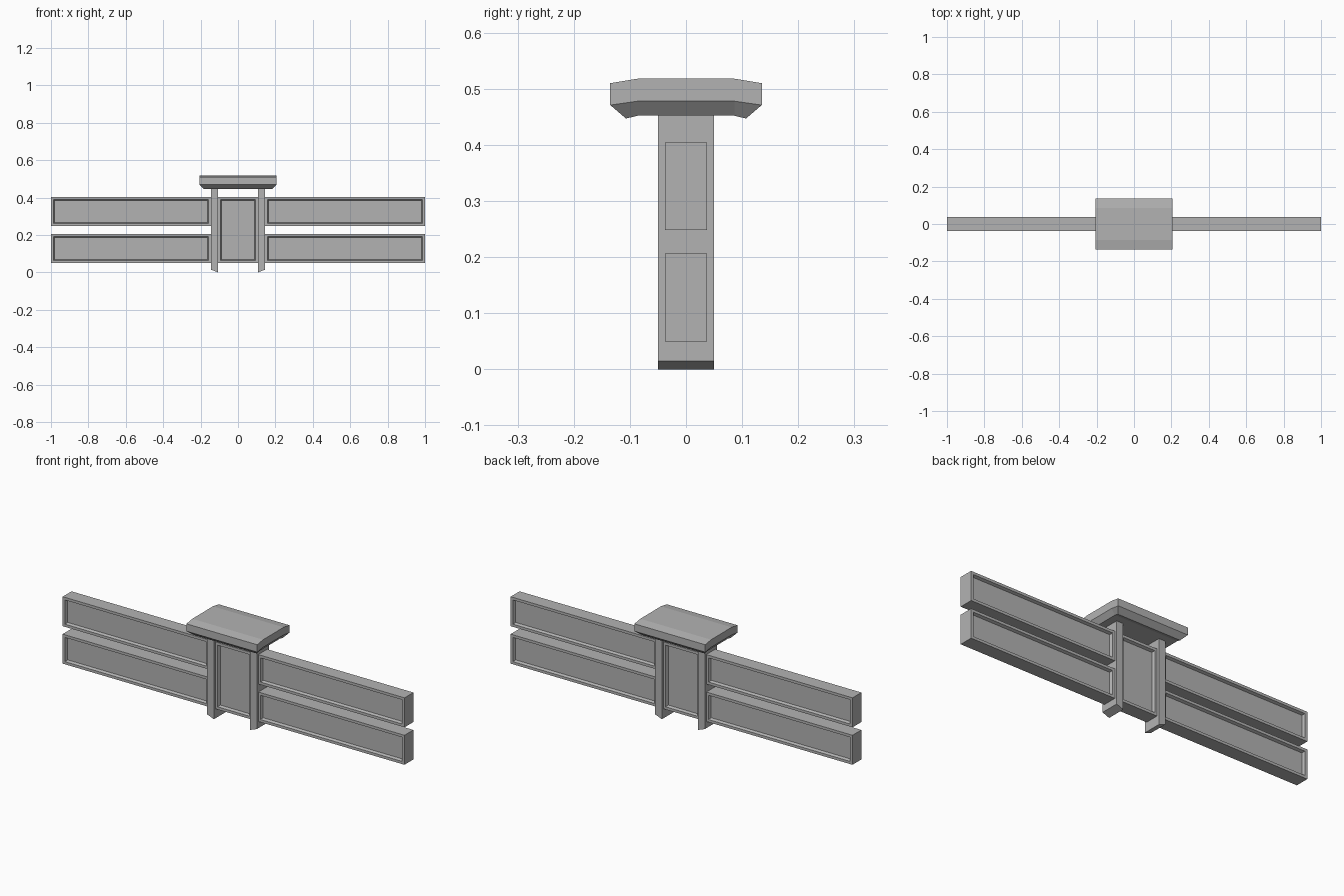
import bpy, bmesh

if "Cube" in bpy.data.objects:
    bpy.data.objects.remove(bpy.data.objects["Cube"])

GREY = (0.45, 0.45, 0.45, 1)
mat = bpy.data.materials.new("stone grey")
mat.use_nodes = True
mat.diffuse_color = GREY
mat.node_tree.nodes["Principled BSDF"].inputs["Base Color"].default_value = GREY


def finish(name, bm):
    bmesh.ops.recalc_face_normals(bm, faces=bm.faces)
    mesh = bpy.data.meshes.new(name)
    bm.to_mesh(mesh)
    bm.free()
    mesh.materials.append(mat)
    obj = bpy.data.objects.new(name, mesh)
    bpy.context.collection.objects.link(obj)


def box(x0, x1, y0, y1, z0, z1):
    bm = bmesh.new()
    bmesh.ops.create_cube(bm, size=1)
    for v in bm.verts:
        v.co.x = x1 if v.co.x > 0 else x0
        v.co.y = y1 if v.co.y > 0 else y0
        v.co.z = z1 if v.co.z > 0 else z0
    return bm


def panel(name, x0, x1, z0, z1):
    """Board with a framed recess on its front and back."""
    bm = box(x0, x1, -0.037, 0.037, z0, z1)
    bm.normal_update()
    sides = [f for f in bm.faces if abs(f.normal.y) > 0.9]
    bmesh.ops.inset_individual(bm, faces=sides, thickness=0.02)
    bmesh.ops.inset_individual(bm, faces=sides, thickness=0.008, depth=-0.014)
    finish(name, bm)


# Rails and posts on both sides
for side, s in (("left", 1), ("right", -1)):
    a, b = sorted((s * 0.144, s * 1.0))
    panel(side + "_lower_rail", a, b, 0.05, 0.206)
    panel(side + "_upper_rail", a, b, 0.248, 0.404)

    a, b = sorted((s * 0.106, s * 0.145))
    post = box(a, b, -0.05, 0.05, 0, 0.455)
    for v in post.verts:  # slanted foot
        if v.co.z < 0.1 and abs(v.co.x) > 0.12:
            v.co.z = 0.015
    finish(side + "_post", post)

# Centre board
panel("centre_board", -0.107, 0.107, 0.05, 0.404)

# Cap: three layers, each (half length, outer y, outer z, inner z)
bm = bmesh.new()
layers = []
for hx, hy, zo, zi in ((0.185, 0.107, 0.447, 0.452),
                       (0.207, 0.135, 0.471, 0.478),
                       (0.207, 0.135, 0.51, 0.518)):
    rows = []
    for x in (-hx, hx):
        rows.append([bm.verts.new((x, y, z)) for y, z in
                     ((-hy, zo), (-0.086, zi), (0.086, zi), (hy, zo))])
    layers.append(rows)
for rows in (layers[0], layers[-1]):
    for i in range(3):
        bm.faces.new((rows[0][i], rows[0][i + 1], rows[1][i + 1], rows[1][i]))
for low, high in zip(layers, layers[1:]):
    ring_a = low[0] + low[1][::-1]
    ring_b = high[0] + high[1][::-1]
    for i in range(8):
        j = (i + 1) % 8
        bm.faces.new((ring_a[i], ring_a[j], ring_b[j], ring_b[i]))
finish("cap", bm)
